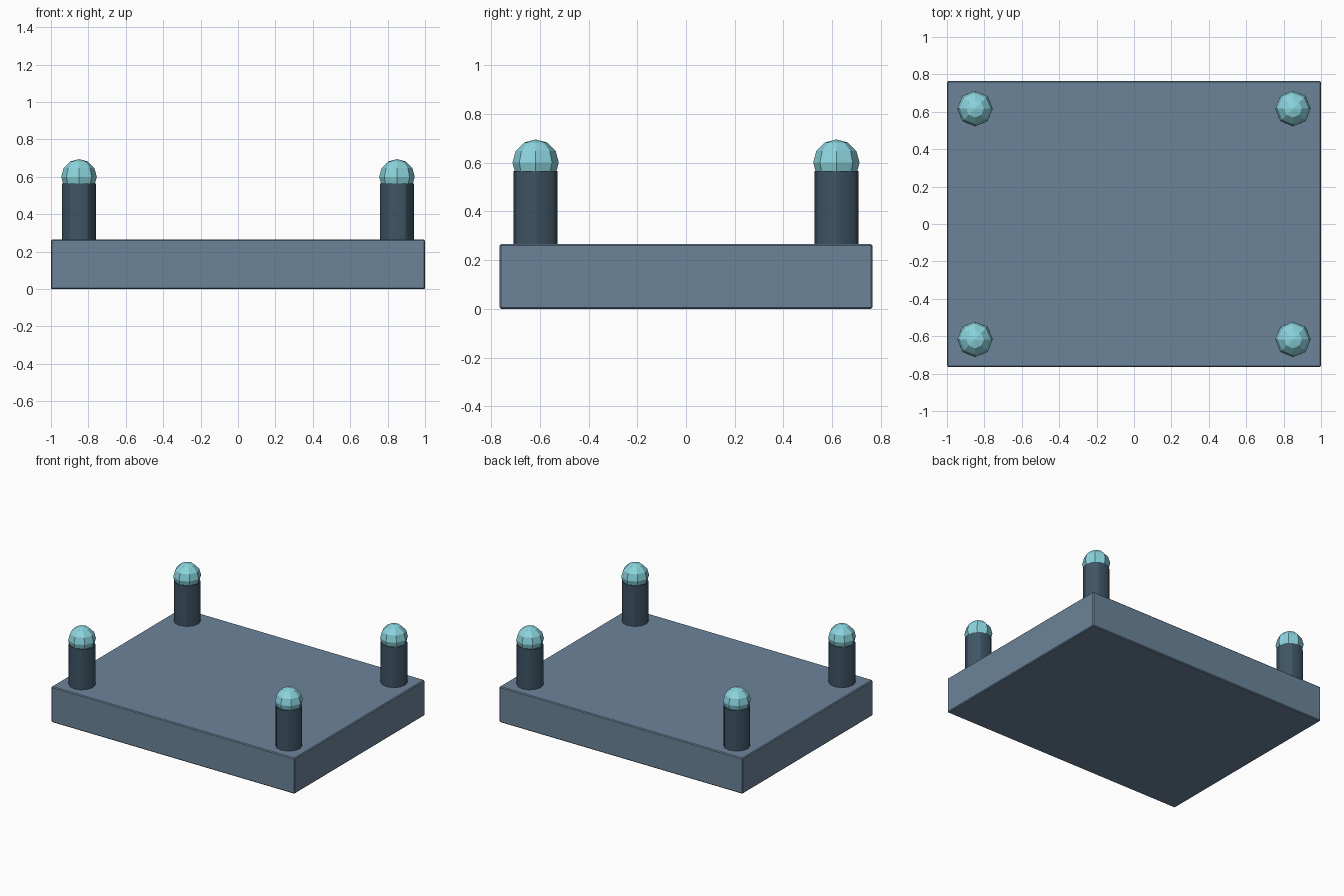
import bpy

cube = bpy.data.objects.get("Cube")
if cube:
    bpy.data.objects.remove(cube, do_unlink=True)


def material(name, rgb):
    mat = bpy.data.materials.new(name)
    mat.use_nodes = True
    mat.diffuse_color = (*rgb, 1)
    mat.node_tree.nodes["Principled BSDF"].inputs["Base Color"].default_value = (*rgb, 1)
    return mat


slate = material("slate_blue", (0.15, 0.23, 0.32))
dark = material("dark_blue_grey", (0.05, 0.09, 0.13))
aqua = material("pale_aqua", (0.26, 0.66, 0.73))


def finish(name, mat):
    obj = bpy.context.object
    obj.name = name
    obj.data.materials.append(mat)
    return obj


# Slab with finely eased edges
WIDTH, DEPTH, HEIGHT = 2.0, 1.53, 0.265
bpy.ops.mesh.primitive_cube_add(size=1, location=(0, 0, HEIGHT / 2))
slab = finish("base_slab", slate)
slab.scale = (WIDTH, DEPTH, HEIGHT)
bpy.ops.object.transform_apply(location=False, rotation=False, scale=True)
bevel = slab.modifiers.new("eased_edges", 'BEVEL')
bevel.width = 0.006
bevel.segments = 1

# Corner posts, each topped with a faceted round cap
POST_TOP, SINK = 0.565, 0.02
post_height = POST_TOP - HEIGHT + SINK
for side, sx in (("left", 1), ("right", -1)):
    for end, sy in (("front", -1), ("back", 1)):
        x, y = sx * 0.85, sy * 0.617
        bpy.ops.mesh.primitive_cylinder_add(
            vertices=12, radius=0.09, depth=post_height,
            location=(x, y, POST_TOP - post_height / 2))
        finish(f"{end}_{side}_post", dark)
        bpy.ops.object.shade_smooth_by_angle()
        bpy.ops.mesh.primitive_uv_sphere_add(
            segments=8, ring_count=6, radius=0.095, location=(x, y, 0.6))
        finish(f"{end}_{side}_cap", aqua)
